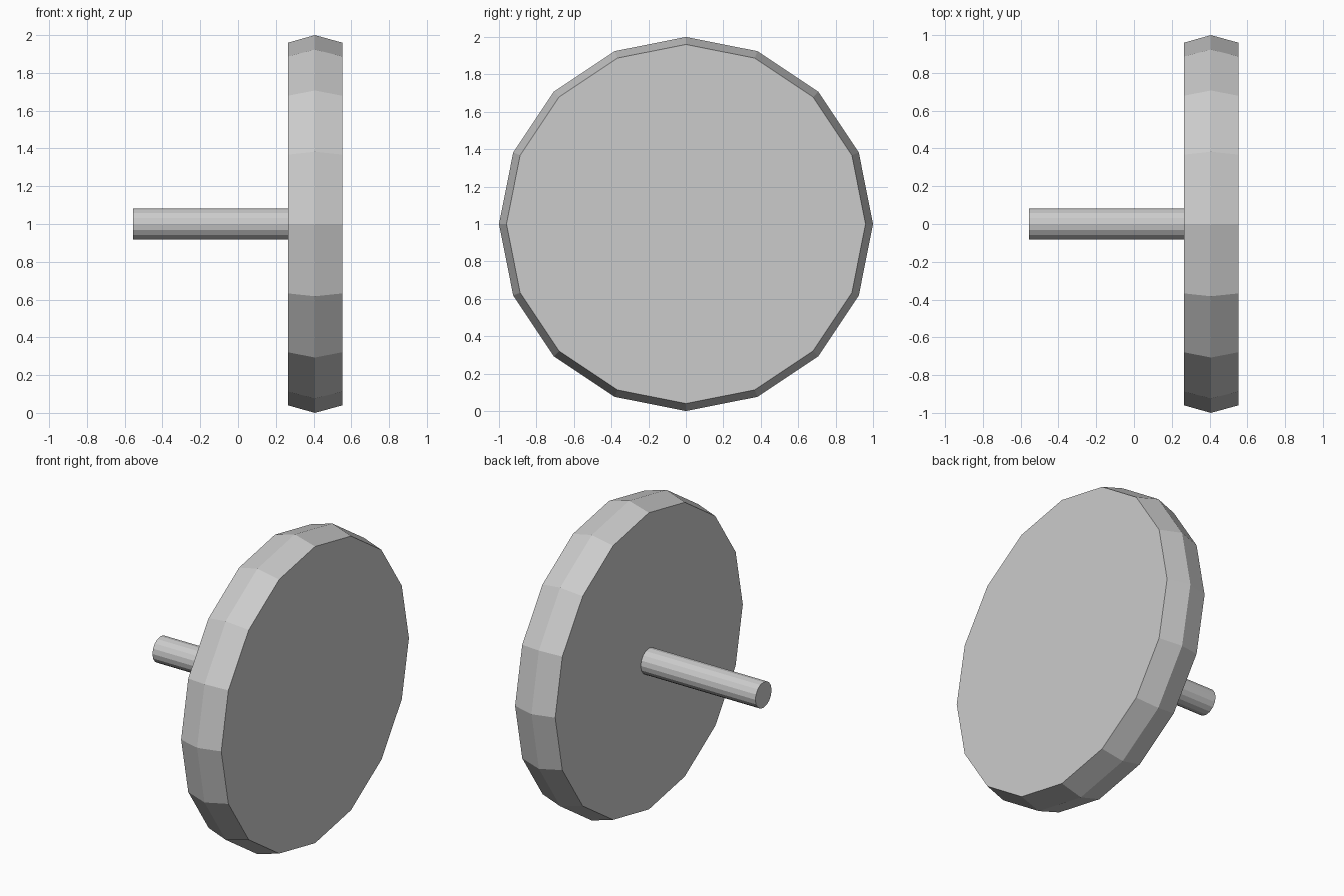
import bpy, bmesh
from math import cos, sin, tau

if "Cube" in bpy.data.objects:
    bpy.data.objects.remove(bpy.data.objects["Cube"])

SIDES = 16
CENTRE_Z = 1.0


def lathe_x(name, profile):
    """Closed flat-faced solid turned about the x axis from (x, radius) points."""
    bm = bmesh.new()
    rings = [[bm.verts.new((x, r * cos(tau * i / SIDES), r * sin(tau * i / SIDES)))
              for i in range(SIDES)] for x, r in profile]
    for a, b in zip(rings, rings[1:]):
        for i in range(SIDES):
            j = (i + 1) % SIDES
            bm.faces.new((a[i], a[j], b[j], b[i]))
    bm.faces.new(rings[0])
    bm.faces.new(rings[-1])
    bmesh.ops.recalc_face_normals(bm, faces=bm.faces)
    mesh = bpy.data.meshes.new(name)
    bm.to_mesh(mesh)
    bm.free()
    obj = bpy.data.objects.new(name, mesh)
    obj.location.z = CENTRE_Z
    bpy.context.collection.objects.link(obj)
    return obj


# Wheel disc with a crowned rim
lathe_x("wheel", [(0.265, 0.96), (0.407, 1.0), (0.552, 0.96)])

# Axle, seated slightly into the inner face of the wheel
lathe_x("axle", [(-0.555, 0.083), (0.28, 0.083)])
